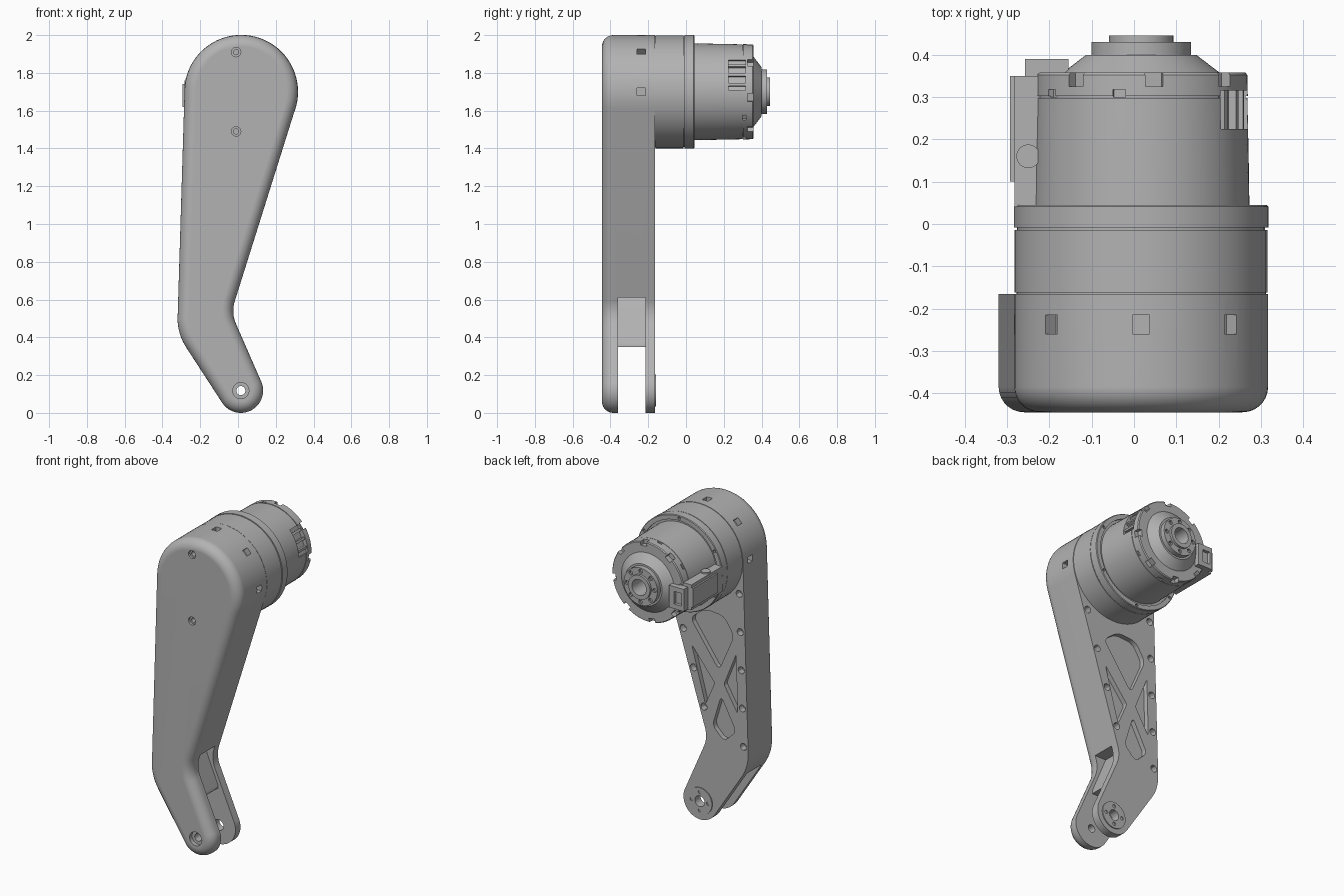
import bpy, bmesh
from math import sin, cos, radians, tau

cube = bpy.data.objects.get("Cube")
if cube:
    bpy.data.objects.remove(cube)

grey = bpy.data.materials.new("plain grey")
grey.use_nodes = True
grey.diffuse_color = (0.45, 0.45, 0.45, 1)
grey.node_tree.nodes["Principled BSDF"].inputs["Base Color"].default_value = (0.45, 0.45, 0.45, 1)

HX, HZ, HR = 0.017, 1.70, 0.30      # hip axis and housing radius
FX, FZ, FR = 0.015, 0.118, 0.118    # foot axis and radius
BACK, FRONT = -0.165, -0.445        # faces of the leg


def make(name, bm):
    bmesh.ops.recalc_face_normals(bm, faces=bm.faces[:])
    mesh = bpy.data.meshes.new(name)
    bm.to_mesh(mesh)
    bm.free()
    mesh.materials.append(grey)
    obj = bpy.data.objects.new(name, mesh)
    bpy.context.scene.collection.objects.link(obj)
    return obj


def arc(cx, cz, r, a0, a1, n):
    angles = [radians(a0 + (a1 - a0) * i / n) for i in range(n + 1)]
    return [(cx + r * cos(a), cz + r * sin(a)) for a in angles]


def circle(cx, cz, r, n=20):
    return arc(cx, cz, r, 0, 360, n)[:-1]


def rect(x0, x1, z0, z1):
    return [(x0, z0), (x1, z0), (x1, z1), (x0, z1)]


def radial_rect(angle, r0, r1, width):
    """Rectangle pointing outward from the hip axis."""
    c, s, h = cos(radians(angle)), sin(radians(angle)), width / 2
    return [(HX + r * c - t * s, HZ + r * s + t * c)
            for r, t in ((r0, -h), (r1, -h), (r1, h), (r0, h))]


def prism(name, points, y0, y1, round_front=0, round_corners=0):
    """Outline in x and z, extruded along y, with optional rounding."""
    bm = bmesh.new()
    near = [bm.verts.new((x, y0, z)) for x, z in points]
    far = [bm.verts.new((x, y1, z)) for x, z in points]
    front = bm.faces.new(near)
    bm.faces.new(far[::-1])
    sides = []
    for i in range(len(points)):
        bm.faces.new((near[i], far[i], far[i - 1], near[i - 1]))
        sides.append(bm.edges.get((near[i], far[i])))
    bmesh.ops.recalc_face_normals(bm, faces=bm.faces[:])
    if round_front:
        bmesh.ops.bevel(bm, geom=front.edges[:], offset=round_front, segments=7,
                        profile=0.5, affect='EDGES')
    if round_corners:
        bmesh.ops.bevel(bm, geom=sides, offset=round_corners, segments=4,
                        profile=0.5, affect='EDGES')
    return make(name, bm)


def lathe(name, profile, n=72):
    """Closed solid turned round the hip axis from (y, radius) pairs."""
    bm = bmesh.new()
    rings = [[bm.verts.new((HX + r * cos(tau * i / n), y, HZ + r * sin(tau * i / n)))
              for i in range(n)] for y, r in profile]
    for a, b in zip(rings, rings[1:]):
        for i in range(n):
            j = (i + 1) % n
            bm.faces.new((a[i], a[j], b[j], b[i]))
    bm.faces.new(rings[0])
    bm.faces.new(rings[-1])
    return make(name, bm)


def cut(target, cutters):
    bpy.context.view_layer.objects.active = target
    for c in cutters:
        mod = target.modifiers.new("cut", 'BOOLEAN')
        mod.operation, mod.solver, mod.object = 'DIFFERENCE', 'EXACT', c
        bpy.ops.object.modifier_apply(modifier=mod.name)
        bpy.data.objects.remove(c)


def hole(x, z, r, y0, y1, n=20):
    return prism("hole_cutter", circle(x, z, r, n), y0, y1)


# Leg shell: hip, bent knee and foot in one outline
outline = (arc(HX, HZ, HR, -17.5, 178, 44)
           + arc(-0.04, 0.5, 0.28, 181, 213, 9)
           + arc(FX, FZ, FR, 214, 384, 24)
           + arc(0.145, 0.54, 0.17, 204, 162.5, 9))
leg = prism("leg_shell", outline, FRONT, BACK, round_front=0.06)

# Fork slot for the lower link
slot = [(0.3, 0.61), (-0.09, 0.61), (0.01, 0.37), (0.01, 0.35),
        (-0.5, 0.35), (-0.5, -0.1), (0.3, -0.1)]
cutters = [prism("slot_cutter", slot, -0.36, -0.215)]

# Foot axle holes and screw holes on the front
cutters += [hole(FX, FZ, 0.024, -0.5, -0.3), hole(FX, FZ, 0.043, -0.5, -0.42),
            hole(FX, FZ, 0.034, -0.3, -0.1)]
for z in (1.91, 1.49):
    cutters += [hole(-0.01, z, 0.025, -0.5, -0.43), hole(-0.01, z, 0.014, -0.5, -0.40)]

# Truss pockets in the back plate
pockets = [
    [(0.085, 1.26), (-0.02, 1.34), (-0.15, 1.33), (-0.22, 1.22), (-0.115, 0.98)],
    [(-0.13, 0.82), (-0.07, 0.62), (-0.15, 0.54), (-0.235, 0.62)],
    [(0.075, 1.09), (-0.085, 0.89), (-0.02, 0.74)],
    [(-0.235, 1.11), (-0.15, 0.90), (-0.245, 0.74)],
]
for p, r in zip(pockets, (0.035, 0.03, 0.012, 0.012)):
    cutters.append(prism("pocket_cutter", p, BACK - 0.03, BACK + 0.05, round_corners=r))

# Screw holes along both edges of the back plate
for i in range(5):
    z = 0.54 + 0.24 * i
    cutters.append(hole(-0.287 + 0.032 * (z - 0.54), z, 0.022, BACK - 0.04, BACK + 0.05, 12))
for i in range(4):
    z = 0.72 + 0.23 * i
    cutters.append(hole(-0.01 + 0.315 * (z - 0.72), z, 0.022, BACK - 0.04, BACK + 0.05, 12))

# Square vents round the hip
for a in range(0, 181, 45):
    cutters.append(prism("vent_cutter", radial_rect(a, 0.265, 0.36, 0.04), -0.26, -0.215))
cut(leg, cutters)

# Foot bearing disc on the back arm
disc = prism("foot_bearing", circle(FX, FZ, 0.085, 36), BACK - 0.004, BACK + 0.006)
cut(disc, [hole(FX, FZ, 0.034, -0.3, 0)]
    + [hole(FX + 0.058 * cos(a), FZ + 0.058 * sin(a), 0.011, -0.3, 0, 10)
       for a in (tau * k / 4 for k in range(4))])

# Hip housing with seams and end flange
housing = lathe("hip_housing", [
    (BACK - 0.01, 0.295), (BACK + 0.003, 0.295), (BACK + 0.003, 0.299), (-0.014, 0.299),
    (-0.014, 0.293), (-0.008, 0.293), (-0.008, 0.301), (0.041, 0.301), (0.045, 0.297),
    (0.045, 0.270), (0.035, 0.270), (0.035, 0.2)])
cut(housing, [hole(HX + 0.284 * cos(a), HZ + 0.284 * sin(a), 0.009, 0.03, 0.06, 10)
              for a in (tau * (k + 0.5) / 6 for k in range(6))])

# Motor can, cone and output hub
motor = lathe("motor_can", [
    (0.03, 0.256), (0.16, 0.254), (0.298, 0.251), (0.298, 0.247), (0.302, 0.247),
    (0.302, 0.252), (0.352, 0.251), (0.358, 0.246), (0.358, 0.185), (0.40, 0.130), (0.40, 0.1)])
cutters = [prism("notch_cutter", radial_rect(45 * k - 7, 0.225, 0.3, 0.042), 0.325, 0.4)
           for k in range(8)]
cutters += [prism("notch_cutter", radial_rect(45 * k + 12, 0.238, 0.3, 0.03), 0.30, 0.318)
            for k in range(2, 8)]
cutters.append(prism("window_cutter", radial_rect(22, 0.225, 0.3, 0.17), 0.225, 0.315))
cutters.append(hole(HX, HZ, 0.05, 0.33, 0.5, 32))
cut(motor, cutters)
for k in (-1, 0, 1):
    prism("window_rib", radial_rect(22 + 13 * k, 0.2, 0.245, 0.015), 0.22, 0.32)

hub = lathe("output_hub", [(0.39, 0.118), (0.43, 0.118), (0.43, 0.076), (0.445, 0.076)], 48)
cut(hub, [hole(HX, HZ, 0.05, 0.3, 0.5, 32)]
    + [hole(HX + 0.097 * cos(a), HZ + 0.097 * sin(a), 0.013, 0.415, 0.5, 10)
       for a in (tau * k / 8 for k in range(8))])

# Cable connector on the side of the motor
prism("connector_base", rect(-0.283, -0.2, 1.60, 1.76), 0.04, 0.35)
prism("connector_cover", rect(-0.293, -0.24, 1.62, 1.74), 0.10, 0.35)
plug = prism("connector_plug", rect(-0.258, -0.155, 1.60, 1.74), 0.335, 0.39)
cut(plug, [prism("socket_cutter", rect(-0.24, -0.19, 1.63, 1.71), 0.37, 0.45)])
bpy.ops.mesh.primitive_cylinder_add(vertices=24, radius=0.028, depth=0.17,
                                    location=(-0.25, 0.16, 1.685))
button = bpy.context.object
button.name = "connector_button"
button.data.materials.append(grey)

# Smooth shading with crisp edges
for obj in bpy.context.scene.objects:
    if obj.type == 'MESH':
        obj.data.shade_smooth()
        obj.data.set_sharp_from_angle(angle=radians(30))
        normals = obj.modifiers.new("normals", 'WEIGHTED_NORMAL')
        normals.keep_sharp = True
